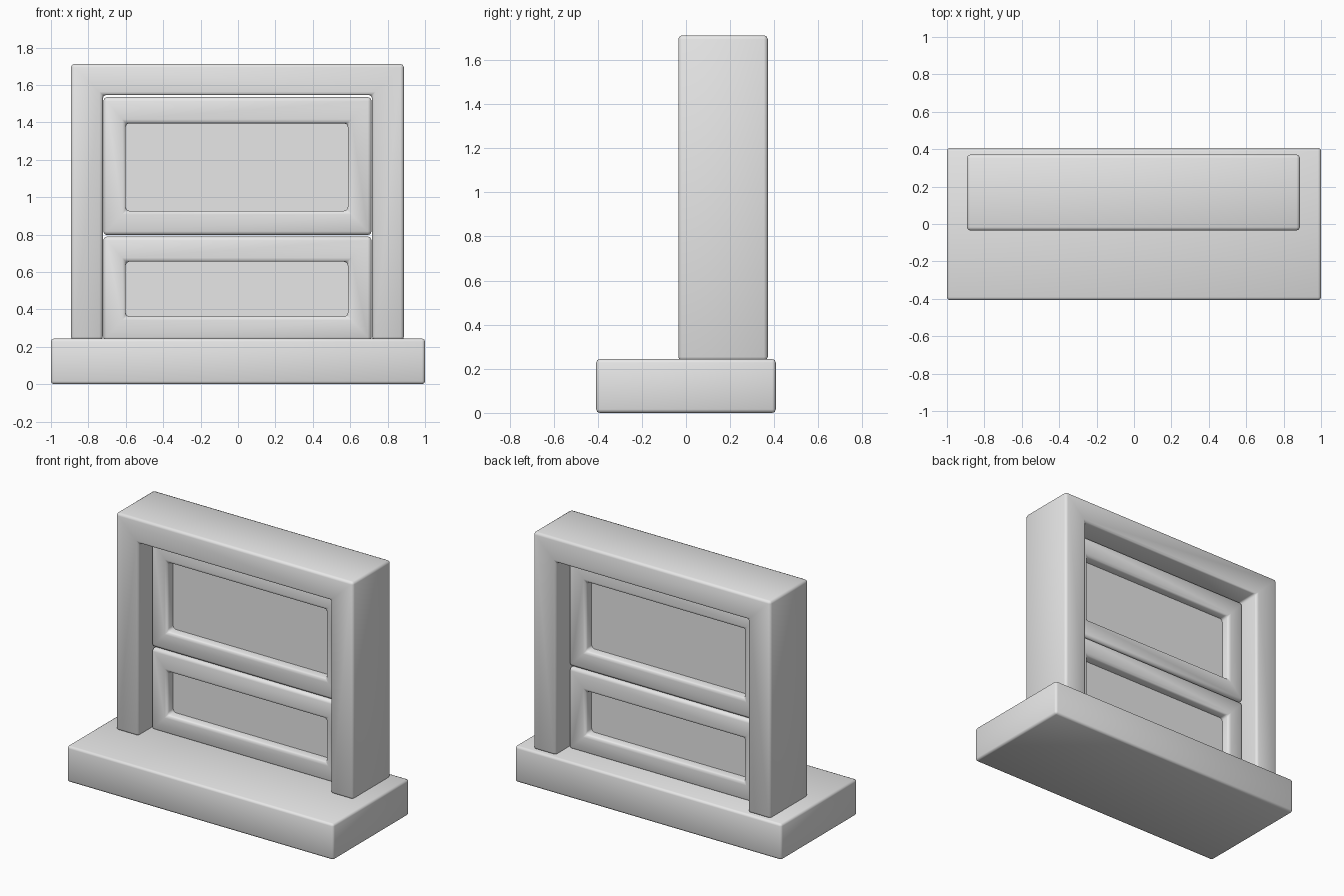
import bpy
import bmesh

cube = bpy.data.objects.get("Cube")
if cube:
    bpy.data.objects.remove(cube, do_unlink=True)

grey = bpy.data.materials.new("plain_grey")
grey.use_nodes = True
colour = (0.8, 0.8, 0.8, 1)
grey.diffuse_color = colour
grey.node_tree.nodes["Principled BSDF"].inputs["Base Color"].default_value = colour

FRAME_Y = 0.168      # middle plane of the window
SHIFT_X = -0.003


def finish(name, bm, bevel):
    """Turn a bmesh into a smooth, softly bevelled object."""
    bmesh.ops.recalc_face_normals(bm, faces=bm.faces)
    mesh = bpy.data.meshes.new(name)
    bm.to_mesh(mesh)
    bm.free()
    mesh.materials.append(grey)
    obj = bpy.data.objects.new(name, mesh)
    bpy.context.collection.objects.link(obj)
    if bevel:
        mesh.shade_smooth()
        mod = obj.modifiers.new("soft_edges", "BEVEL")
        mod.width = bevel
        mod.segments = 2
        mod.limit_method = "ANGLE"
    return obj


def box(name, x, y, z, bevel=0.0):
    """Box from (low, high) ranges on each axis."""
    bm = bmesh.new()
    bmesh.ops.create_cube(bm, size=1)
    for v in bm.verts:
        for axis, (low, high) in enumerate((x, y, z)):
            v.co[axis] = high if v.co[axis] > 0 else low
    return finish(name, bm, bevel)


def extrude_depth(bm, faces, depth):
    """Give flat faces in the xz plane a thickness centred on the window."""
    out = bmesh.ops.extrude_face_region(bm, geom=faces)
    for v in out["geom"]:
        if isinstance(v, bmesh.types.BMVert):
            v.co.y += depth


def sash(name, half, z, glass_half, glass_z, depth, bevel):
    """Rectangular ring holding a thin pane."""
    bm = bmesh.new()
    y = FRAME_Y - depth / 2

    def loop(w, zr, cx):
        corners = ((-w, zr[0]), (w, zr[0]), (w, zr[1]), (-w, zr[1]))
        return [bm.verts.new((cx + a, y, b)) for a, b in corners]

    outer = loop(half, z, SHIFT_X)
    inner = loop(glass_half, glass_z, -0.007)
    faces = []
    for i in range(4):
        j = (i + 1) % 4
        faces.append(bm.faces.new((outer[i], outer[j], inner[j], inner[i])))
    extrude_depth(bm, faces, depth)
    finish(name, bm, bevel)
    box(name + "_pane", (-0.007 - glass_half, glass_half - 0.007),
        (FRAME_Y - 0.004, FRAME_Y + 0.004), glass_z)


# Sill
box("sill", (-1, 1), (-0.407, 0.407), (0, 0.244), 0.016)

# Surround: two jambs and a head in one arch-shaped piece
bm = bmesh.new()
right_side = [(0.72, 0.236), (0.89, 0.236), (0.89, 1.712), (0.72, 1.546)]
a, b, c, d = [bm.verts.new((x + SHIFT_X, FRAME_Y - 0.203, z)) for x, z in right_side]
e, f, g, h = [bm.verts.new((SHIFT_X - x, FRAME_Y - 0.203, z)) for x, z in right_side]
arch = [bm.faces.new(q) for q in ((a, b, c, d), (d, c, g, h), (h, g, f, e))]
extrude_depth(bm, arch, 0.406)
finish("surround", bm, 0.018)

# Upper and lower sashes with panes
sash("upper_sash", 0.717, (0.797, 1.535), 0.594, (0.927, 1.395), 0.138, 0.02)
sash("lower_sash", 0.717, (0.232, 0.79), 0.594, (0.362, 0.655), 0.138, 0.02)
